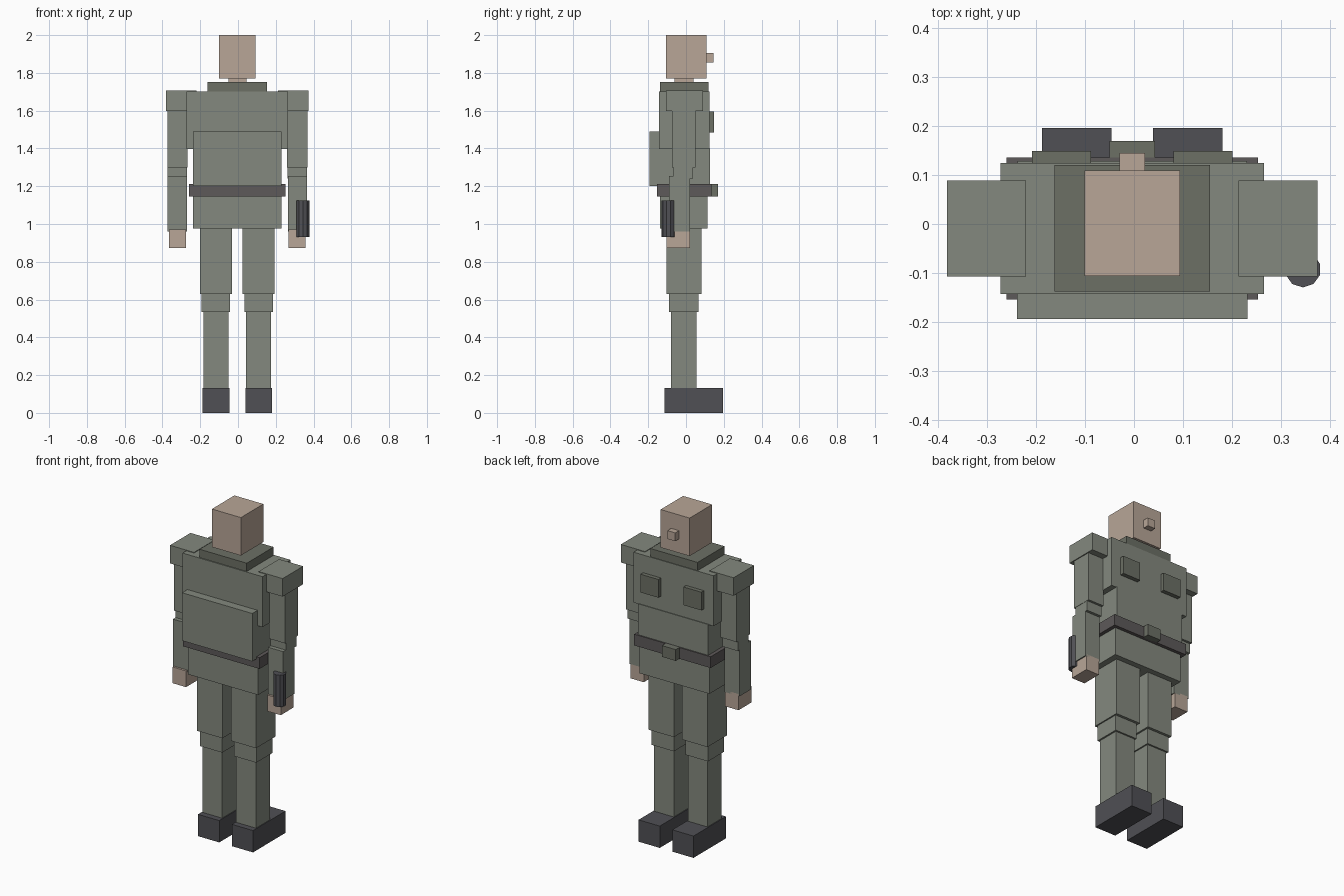
import bpy
import math

if "Cube" in bpy.data.objects:
    bpy.data.objects.remove(bpy.data.objects["Cube"])

CX = -0.0035  # symmetry plane of the body (the baton shifts the bounds)


def material(name, rgb):
    m = bpy.data.materials.new(name)
    m.diffuse_color = (*rgb, 1)
    m.use_nodes = True
    m.node_tree.nodes["Principled BSDF"].inputs["Base Color"].default_value = m.diffuse_color
    return m


UNIFORM = material("uniform", (0.23, 0.25, 0.21))
TRIM = material("trim", (0.15, 0.16, 0.13))
BELT = material("belt_leather", (0.11, 0.10, 0.10))
BLACK = material("black", (0.08, 0.08, 0.09))
SKIN = material("skin", (0.48, 0.38, 0.31))


def box(name, x, y, z, mat):
    """Box from its (min, max) ranges; x is relative to the body centre."""
    bpy.ops.mesh.primitive_cube_add(
        size=1, location=(CX + sum(x) / 2, sum(y) / 2, sum(z) / 2))
    ob = bpy.context.object
    ob.name = name
    ob.scale = (x[1] - x[0], y[1] - y[0], z[1] - z[0])
    bpy.ops.object.transform_apply(location=False, rotation=False, scale=True)
    ob.data.materials.append(mat)
    return ob


def centred(name, half, y, z, mat):
    return box(name, (-half, half), y, z, mat)


def pair(name, x, y, z, mat):
    box("right_" + name, x, y, z, mat)
    box("left_" + name, (-x[1], -x[0]), y, z, mat)


# Head and neck
centred("head", 0.097, (-0.106, 0.109), (1.77, 2.0), SKIN)
centred("nose", 0.026, (0.10, 0.145), (1.855, 1.905), SKIN)
centred("neck", 0.048, (-0.06, 0.04), (1.74, 1.78), SKIN)
centred("collar", 0.158, (-0.137, 0.12), (1.69, 1.752), TRIM)

# Torso
centred("chest", 0.268, (-0.143, 0.124), (1.397, 1.702), UNIFORM)
centred("abdomen", 0.234, (-0.138, 0.128), (1.18, 1.40), UNIFORM)
centred("pelvis", 0.234, (-0.138, 0.115), (0.975, 1.18), UNIFORM)
centred("back_pack", 0.235, (-0.194, -0.13), (1.20, 1.49), UNIFORM)
centred("belt", 0.256, (-0.154, 0.135), (1.145, 1.213), BELT)
centred("buckle", 0.046, (0.13, 0.169), (1.145, 1.213), TRIM)
pair("chest_pocket", (0.084, 0.204), (0.12, 0.149), (1.485, 1.595), TRIM)

# Arms
pair("shoulder", (0.216, 0.377), (-0.107, 0.089), (1.597, 1.706), UNIFORM)
pair("upper_arm", (0.264, 0.371), (-0.075, 0.05), (1.30, 1.60), UNIFORM)
pair("elbow", (0.266, 0.369), (-0.065, 0.036), (1.24, 1.305), UNIFORM)
pair("forearm", (0.267, 0.369), (-0.09, 0.02), (0.96, 1.255), UNIFORM)
pair("hand", (0.272, 0.362), (-0.103, 0.02), (0.874, 0.972), SKIN)

# Legs
pair("thigh", (0.028, 0.197), (-0.104, 0.081), (0.63, 0.98), UNIFORM)
pair("knee", (0.039, 0.189), (-0.09, 0.065), (0.535, 0.635), UNIFORM)
pair("shin", (0.047, 0.179), (-0.079, 0.055), (0.12, 0.54), UNIFORM)
pair("boot", (0.042, 0.184), (-0.114, 0.196), (0.0, 0.132), BLACK)

# Ten-sided baton held at the right-hand side
bpy.ops.mesh.primitive_cylinder_add(
    vertices=10, radius=0.0367, depth=0.193,
    location=(0.344, -0.0925, 1.028), rotation=(0, 0, math.pi))
baton = bpy.context.object
baton.name = "baton"
baton.data.materials.append(BLACK)
